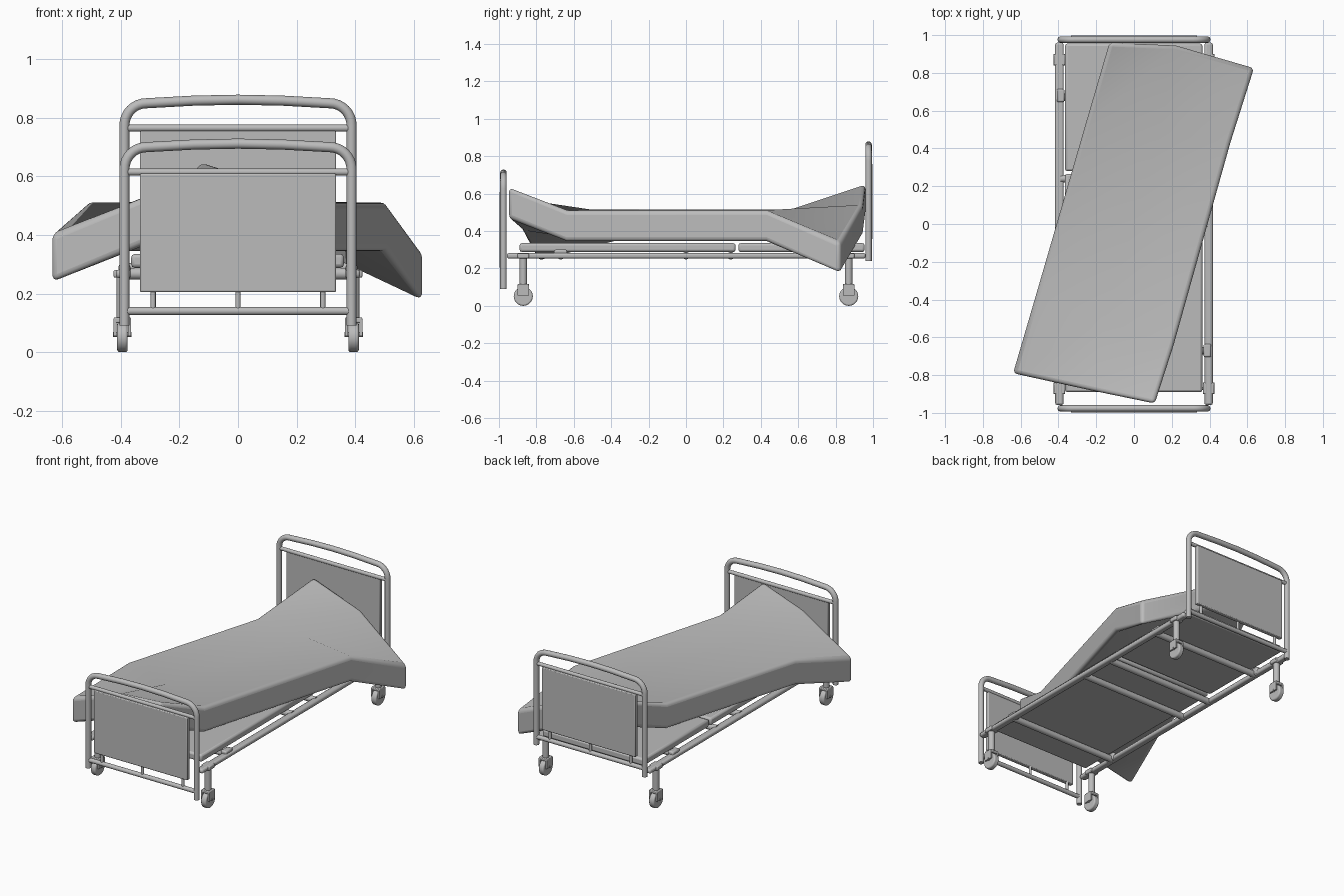
import bpy, bmesh, math
from mathutils import Vector, Matrix

cube = bpy.data.objects.get("Cube")
if cube:
    bpy.data.objects.remove(cube, do_unlink=True)

grey = bpy.data.materials.new("plain_grey")
grey.use_nodes = True
grey.diffuse_color = (0.5, 0.5, 0.5, 1)
grey.node_tree.nodes["Principled BSDF"].inputs["Base Color"].default_value = (0.5, 0.5, 0.5, 1)


def finish(name, bm, bevel=0, segments=2, angle=40):
    bmesh.ops.recalc_face_normals(bm, faces=bm.faces)
    me = bpy.data.meshes.new(name)
    bm.to_mesh(me)
    bm.free()
    ob = bpy.data.objects.new(name, me)
    bpy.context.collection.objects.link(ob)
    me.materials.append(grey)
    if bevel:
        mod = ob.modifiers.new("soft_edges", "BEVEL")
        mod.width, mod.segments = bevel, segments
        mod.limit_method, mod.angle_limit = "ANGLE", math.radians(angle)
    smooth(ob)
    return ob


def smooth(ob):
    bpy.ops.object.select_all(action="DESELECT")
    ob.select_set(True)
    bpy.context.view_layer.objects.active = ob
    bpy.ops.object.shade_smooth_by_angle(angle=math.radians(35))


def box(name, lo, hi, bevel=0):
    lo, hi = Vector(lo), Vector(hi)
    bm = bmesh.new()
    bmesh.ops.create_cube(bm, size=1)
    bmesh.ops.scale(bm, vec=hi - lo, verts=bm.verts)
    bmesh.ops.translate(bm, vec=(lo + hi) / 2, verts=bm.verts)
    return finish(name, bm, bevel)


def rod(name, a, b, radius, bevel=0, sides=20):
    a, b = Vector(a), Vector(b)
    turn = (b - a).to_track_quat("Z", "Y").to_matrix().to_4x4()
    bm = bmesh.new()
    bmesh.ops.create_cone(bm, cap_ends=True, segments=sides, radius1=radius, radius2=radius,
                          depth=(b - a).length, matrix=Matrix.Translation((a + b) / 2) @ turn)
    return finish(name, bm, bevel, 3)


def tube(name, points, radius):
    cu = bpy.data.curves.new(name, "CURVE")
    cu.dimensions, cu.bevel_depth = "3D", radius
    cu.bevel_resolution, cu.use_fill_caps = 4, True
    sp = cu.splines.new("POLY")
    sp.points.add(len(points) - 1)
    for p, co in zip(sp.points, points):
        p.co = (*co, 1)
    cu.materials.append(grey)
    ob = bpy.data.objects.new(name, cu)
    bpy.context.collection.objects.link(ob)
    bpy.ops.object.select_all(action="DESELECT")
    ob.select_set(True)
    bpy.context.view_layer.objects.active = ob
    bpy.ops.object.convert(target="MESH")
    smooth(bpy.context.object)


def end_board(name, side, lift):
    # Bent tube frame with a slightly bowed top
    y, px, r, top = side * 0.976, 0.388, 0.075, 0.70 + lift
    half = [(px, y, 0.09 + lift)]
    for i in range(9):
        t = math.radians(90 * i / 8)
        half.append((px - r + r * math.cos(t), y, top - r + r * math.sin(t)))
    half += [(0.15, y, top + 0.009), (0, y, top + 0.012)]
    tube(name + "_frame", half + [(-x, yy, z) for x, yy, z in half[-2::-1]], 0.0172)
    # Cross tubes, infill panel and its struts
    for label, z, rad in (("upper", 0.615, 0.012), ("lower", 0.14, 0.014)):
        rod(f"{name}_{label}_tube", (-px, y, z + lift), (px, y, z + lift), rad)
    ys = sorted((side * 0.97, side * 0.998))
    box(name + "_panel", (-0.335, ys[0], 0.205 + lift), (0.335, ys[1], 0.61 + lift), 0.005)
    for x in (-0.29, 0, 0.29):
        rod(name + "_strut", (x, y, 0.14 + lift), (x, y, 0.21 + lift), 0.009)


end_board("footboard", -1, 0)
end_board("headboard", 1, 0.15)

# Side rails, legs and casters
for sx in (-1, 1):
    rx = sx * 0.395
    box("side_rail", (rx - 0.022, -0.958, 0.253), (rx + 0.022, 0.96, 0.282), 0.01)
    for sy in (-1, 1):
        y = sy * 0.87
        rod("leg", (rx, y, 0.11), (rx, y, 0.268), 0.02)
        box("leg_clamp", (rx - 0.03, y - 0.03, 0.254), (rx + 0.03, y + 0.03, 0.281), 0.006)
        box("caster_top", (rx - 0.03, y - 0.03, 0.1), (rx + 0.03, y + 0.03, 0.118), 0.004)
        for s in (-1, 1):
            px = rx + s * 0.025
            box("caster_fork", (px - 0.005, y - 0.03, 0.055), (px + 0.005, y + 0.03, 0.11))
        rod("caster_wheel", (rx - 0.018, y, 0.051), (rx + 0.018, y, 0.051), 0.051, 0.008, 28)
        rod("caster_axle", (rx - 0.032, y, 0.06), (rx + 0.032, y, 0.06), 0.008)

# Cross bars under the platform
for y in (-0.67, 0, 0.24, 0.67):
    rod("cross_bar", (-0.39, y, 0.268), (0.39, y, 0.268), 0.02)
for y in (-0.67, 0.68):
    for sx in (-1, 1):
        x = sx * 0.388
        box("cross_bar_clamp", (x - 0.02, y - 0.035, 0.255), (x + 0.02, y + 0.035, 0.3), 0.008)

# Platform in two sections
box("platform_foot", (-0.365, -0.89, 0.288), (0.362, 0.265, 0.335), 0.012)
box("platform_head", (-0.365, 0.28, 0.288), (0.362, 0.955, 0.335), 0.012)

# Twisted mattress: left, middle and right top points at each fold
THICK = 0.165
folds = [
    ((-0.64, -0.79, 0.40), (-0.23, -0.88, 0.57), (0.11, -0.95, 0.635)),
    ((-0.52, -0.38, 0.51), (-0.15, -0.51, 0.515), (0.21, -0.64, 0.51)),
    ((-0.25, 0.55, 0.51), (0.14, 0.49, 0.515), (0.51, 0.43, 0.51)),
    ((-0.13, 0.96, 0.655), (0.22, 0.945, 0.54), (0.635, 0.825, 0.335)),
]
bm = bmesh.new()
rings = []
for row in folds:
    pts = list(row) + [(x, y, z - THICK) for x, y, z in reversed(row)]
    rings.append([bm.verts.new(p) for p in pts])
for a, b in zip(rings, rings[1:]):
    for i in range(6):
        j = (i + 1) % 6
        bm.faces.new((a[i], a[j], b[j], b[i]))
for ring in (rings[0], rings[-1]):
    bm.faces.new((ring[0], ring[1], ring[4], ring[5]))
    bm.faces.new((ring[1], ring[2], ring[3], ring[4]))
finish("mattress", bm, 0.022, 4, 50)
